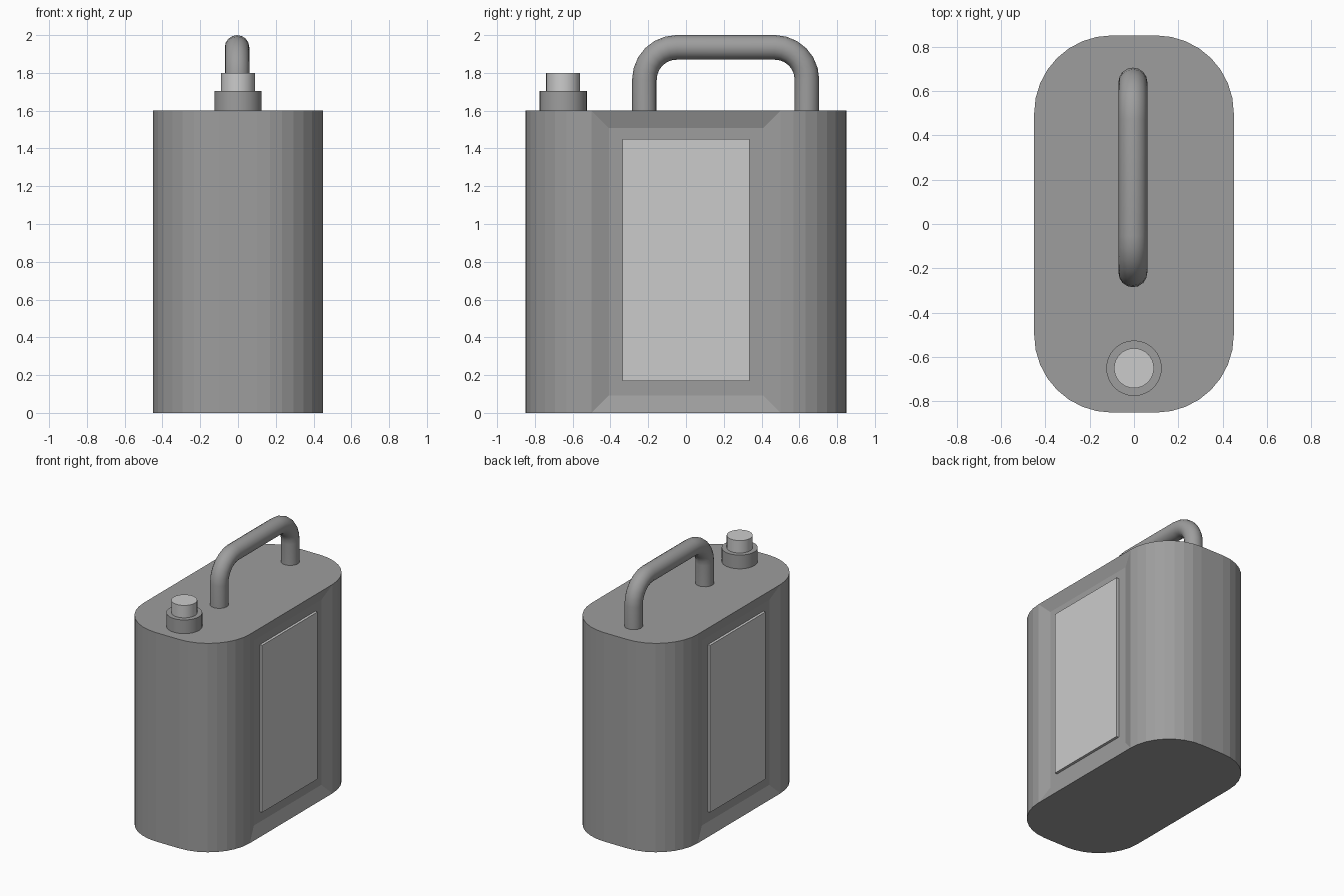
import bpy, bmesh, math

if "Cube" in bpy.data.objects:
    bpy.data.objects.remove(bpy.data.objects["Cube"])

HX, HY, R, H = 0.45, 0.85, 0.35, 1.6
SEGS = 8


def material(name, v):
    m = bpy.data.materials.new(name)
    m.diffuse_color = (v, v, v, 1)
    m.use_nodes = True
    m.node_tree.nodes["Principled BSDF"].inputs["Base Color"].default_value = m.diffuse_color
    return m


dark = material("dark_grey", 0.34)
light = material("light_grey", 0.8)


def finish(obj, name, mat, angle=None):
    obj.name = name
    obj.data.materials.append(mat)
    if angle:
        bpy.ops.object.select_all(action='DESELECT')
        obj.select_set(True)
        bpy.context.view_layer.objects.active = obj
        bpy.ops.object.shade_smooth_by_angle(angle=math.radians(angle))
    return obj


def cylinder(name, mat, r, z0, z1):
    bpy.ops.mesh.primitive_cylinder_add(vertices=32, radius=r, depth=z1 - z0,
                                        location=(0, -0.65, (z0 + z1) / 2))
    return finish(bpy.context.object, name, mat, 30)


# Can body: rounded rectangle extruded up, with a shallow recess in each broad side
bm = bmesh.new()
verts = []
for corner, (sx, sy) in enumerate([(1, 1), (-1, 1), (-1, -1), (1, -1)]):
    for i in range(SEGS + 1):
        a = math.pi / 2 * (corner + i / SEGS)
        verts.append(bm.verts.new((sx * (HX - R) + R * math.cos(a),
                                   sy * (HY - R) + R * math.sin(a), 0)))
base = bm.faces.new(verts)
top = bmesh.ops.extrude_face_region(bm, geom=[base], use_keep_orig=True)
bmesh.ops.translate(bm, vec=(0, 0, H),
                    verts=[v for v in top["geom"] if isinstance(v, bmesh.types.BMVert)])
bmesh.ops.recalc_face_normals(bm, faces=bm.faces[:])
sides = [f for f in bm.faces if abs(f.normal.x) > 0.999]
bmesh.ops.inset_individual(bm, faces=sides, thickness=0.13, depth=-0.03)
mesh = bpy.data.meshes.new("can_body")
bm.to_mesh(mesh)
bm.free()
body = bpy.data.objects.new("can_body", mesh)
bpy.context.collection.objects.link(body)
finish(body, "can_body", dark)

# Side panels sitting in the recesses
for side, sx in (("right", 1), ("left", -1)):
    bpy.ops.mesh.primitive_cube_add(size=1, location=(sx * 0.425, 0, 0.81))
    panel = bpy.context.object
    panel.scale = (0.03, 0.67, 1.28)
    finish(panel, side + "_panel", light)

# Filler neck and cap
cylinder("filler_neck", dark, 0.125, H - 0.02, 1.705)
cylinder("filler_cap", light, 0.09, 1.70, 1.80)

# Carry handle: tube swept along an arch with rounded corners
y0, y1, zt, rb = -0.22, 0.64, 1.935, 0.17
path = [(y0, H - 0.02)]
path += [(y0 + rb - rb * math.cos(a), zt - rb + rb * math.sin(a))
         for a in (math.pi / 2 * i / 6 for i in range(7))]
path += [(y1 - rb + rb * math.sin(a), zt - rb + rb * math.cos(a))
         for a in (math.pi / 2 * i / 6 for i in range(7))]
path += [(y1, H - 0.02)]
curve = bpy.data.curves.new("carry_handle", 'CURVE')
curve.dimensions = '3D'
curve.bevel_depth = 0.065
curve.bevel_resolution = 6
curve.use_fill_caps = True
spline = curve.splines.new('POLY')
spline.points.add(len(path) - 1)
for p, (y, z) in zip(spline.points, path):
    p.co = (-0.005, y, z, 1)
handle = bpy.data.objects.new("carry_handle", curve)
bpy.context.collection.objects.link(handle)
bpy.ops.object.select_all(action='DESELECT')
handle.select_set(True)
bpy.context.view_layer.objects.active = handle
bpy.ops.object.convert(target='MESH')
finish(bpy.context.object, "carry_handle", dark, 40)
